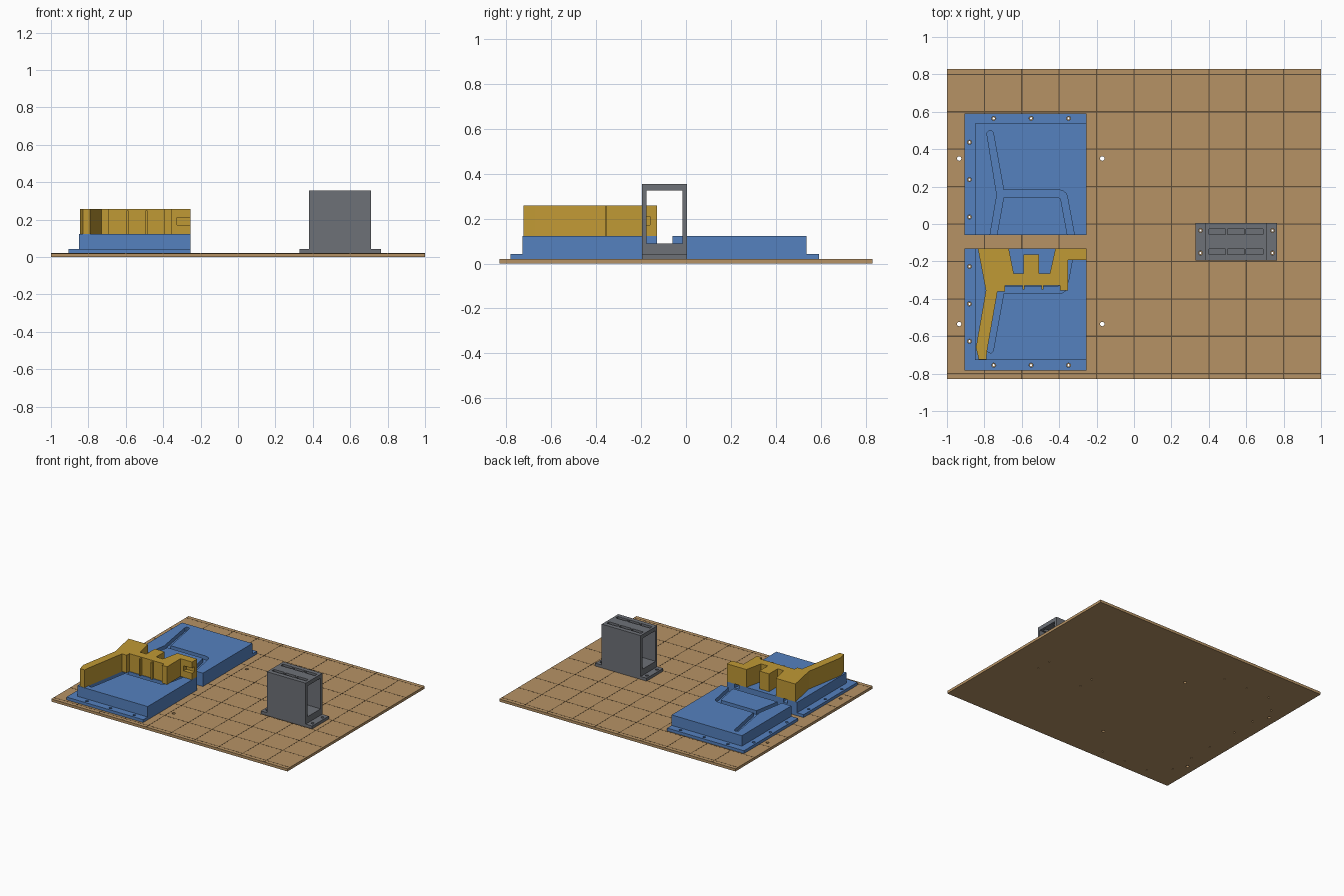
import bpy, bmesh, math

if "Cube" in bpy.data.objects:
    bpy.data.objects.remove(bpy.data.objects["Cube"])

def material(name, rgb):
    m = bpy.data.materials.new(name)
    m.diffuse_color = (*rgb, 1)
    m.use_nodes = True
    m.node_tree.nodes["Principled BSDF"].inputs["Base Color"].default_value = m.diffuse_color
    return m

WOOD = material("tan board", (0.47, 0.29, 0.13))
LINE = material("dark brown", (0.13, 0.08, 0.035))
BLUE = material("blue", (0.09, 0.22, 0.52))
GOLD = material("gold", (0.53, 0.32, 0.035))
GREY = material("grey", (0.155, 0.165, 0.185))

def rect(x0, x1, y0, y1):
    return [(x0, y0), (x1, y0), (x1, y1), (x0, y1)]

def circle(x, y, r, n=16):
    return [(x + r * math.cos(2 * math.pi * i / n), y + r * math.sin(2 * math.pi * i / n)) for i in range(n)]

def solid(name, prisms, mat):
    """One object from (outline, z0, z1) prisms."""
    bm = bmesh.new()
    for pts, z0, z1 in prisms:
        f = bm.faces.new([bm.verts.new((x, y, z0)) for x, y in pts])
        top = bmesh.ops.extrude_face_region(bm, geom=[f])["geom"]
        bmesh.ops.translate(bm, vec=(0, 0, z1 - z0),
                            verts=[v for v in top if isinstance(v, bmesh.types.BMVert)])
    bmesh.ops.recalc_face_normals(bm, faces=bm.faces)
    me = bpy.data.meshes.new(name)
    bm.to_mesh(me)
    bm.free()
    me.materials.append(mat)
    ob = bpy.data.objects.new(name, me)
    bpy.context.collection.objects.link(ob)
    return ob

def cut(ob, prisms):
    """Subtract prisms from an object and bake the result."""
    tool = solid("cutter", prisms, ob.data.materials[0])
    tool.hide_render = True
    mod = ob.modifiers.new("cut", "BOOLEAN")
    mod.operation, mod.solver, mod.object = "DIFFERENCE", "EXACT", tool
    deps = bpy.context.evaluated_depsgraph_get()
    me = bpy.data.meshes.new_from_object(ob.evaluated_get(deps))
    ob.modifiers.clear()
    ob.data = me
    bpy.data.objects.remove(tool)

MID = -0.095                       # the two moulds mirror about this y
def flip(pts):
    return [(x, 2 * MID - y) for x, y in pts]

# Screw positions
mould_screws = [(x, 0.565) for x in (-0.75, -0.55, -0.35)] + [(-0.88, y) for y in (0.437, 0.237, 0.037)]
box_screws = [(x, y) for x in (0.355, 0.74) for y in (-0.035, -0.155)]
corner_holes = [(x, y) for x in (-0.935, -0.17) for y in (0.35, -0.535)]
all_screws = mould_screws + flip(mould_screws) + box_screws

# Base board with mounting holes
board = solid("base_board", [(rect(-1, 1, -0.83, 0.83), 0, 0.02)], WOOD)
cut(board, [(circle(x, y, 0.012), -0.1, 0.1) for x, y in corner_holes]
    + [(circle(x, y, 0.006), -0.1, 0.1) for x, y in all_screws])

# Thin square layout lines on the board
w = 0.003
lines = [(rect(i / 5 - w, i / 5 + w, -0.83, 0.83), 0.02, 0.0206) for i in range(-4, 5)]
lines += [(rect(-1, 1, i / 5 - w, i / 5 + w), 0.02, 0.0205) for i in range(-4, 5)]
solid("board_lines", lines, LINE)

# Mould halves: screw flange plus block with a shaped channel
channel = [(-0.787, 0.485), (-0.78, 0.495), (-0.765, 0.5), (-0.753, 0.49), (-0.697, 0.182),
           (-0.40, 0.182), (-0.38, 0.177), (-0.365, 0.165), (-0.357, 0.15), (-0.315, -0.08),
           (-0.352, -0.08), (-0.39, 0.125), (-0.395, 0.138), (-0.405, 0.143),
           (-0.697, 0.143), (-0.737, -0.08), (-0.773, -0.08), (-0.733, 0.155)]
for side, place in (("back", lambda p: p), ("front", flip)):
    flange = solid(side + "_mould_flange", [(place(rect(-0.905, -0.255, -0.06, 0.592)), 0.02, 0.042)], BLUE)
    cut(flange, [(circle(x, y, 0.011), 0, 0.1) for x, y in place(mould_screws)])
    block = solid(side + "_mould_block", [(place(rect(-0.85, -0.255, -0.06, 0.538)), 0.042, 0.122)], BLUE)
    cut(block, [(place(channel), 0.092, 0.2)])

# Clamp insert standing on the front mould
outline = [(-0.835, -0.13), (-0.67, -0.13), (-0.643, -0.265), (-0.59, -0.265), (-0.59, -0.162),
           (-0.507, -0.162), (-0.507, -0.265), (-0.45, -0.265), (-0.42, -0.13), (-0.255, -0.13),
           (-0.255, -0.192), (-0.352, -0.192), (-0.352, -0.355), (-0.395, -0.355),
           (-0.395, -0.328), (-0.69, -0.328), (-0.69, -0.36), (-0.73, -0.36),
           (-0.785, -0.675), (-0.79, -0.725), (-0.83, -0.725), (-0.845, -0.66), (-0.792, -0.355)]
insert = solid("clamp_insert", [(outline, 0.122, 0.258)], GOLD)
cut(insert, [(rect(-0.325, -0.2, -0.25, -0.16), 0.172, 0.21)])
# Small ribs on the inner wall of the insert
solid("insert_ribs", [(rect(x - 0.005, x + 0.005, -0.35, -0.328), 0.122, 0.25) for x in (-0.59, -0.49)], GOLD)

# Open box stand with flange, window along x and slotted top
foot = solid("stand_flange", [(rect(0.33, 0.765, -0.195, 0.005), 0.02, 0.042)], GREY)
cut(foot, [(circle(x, y, 0.011), 0, 0.1) for x, y in box_screws])
stand = solid("box_stand", [(rect(0.38, 0.71, -0.195, 0.005), 0.042, 0.355)], GREY)
cut(stand, [(rect(0.3, 0.8, -0.175, -0.015), 0.09, 0.325)])
cut(stand, [(rect(x, x + 0.09, y - 0.014, y + 0.014), 0.3, 0.4)
            for x in (0.4, 0.5, 0.6) for y in (-0.042, -0.148)])
